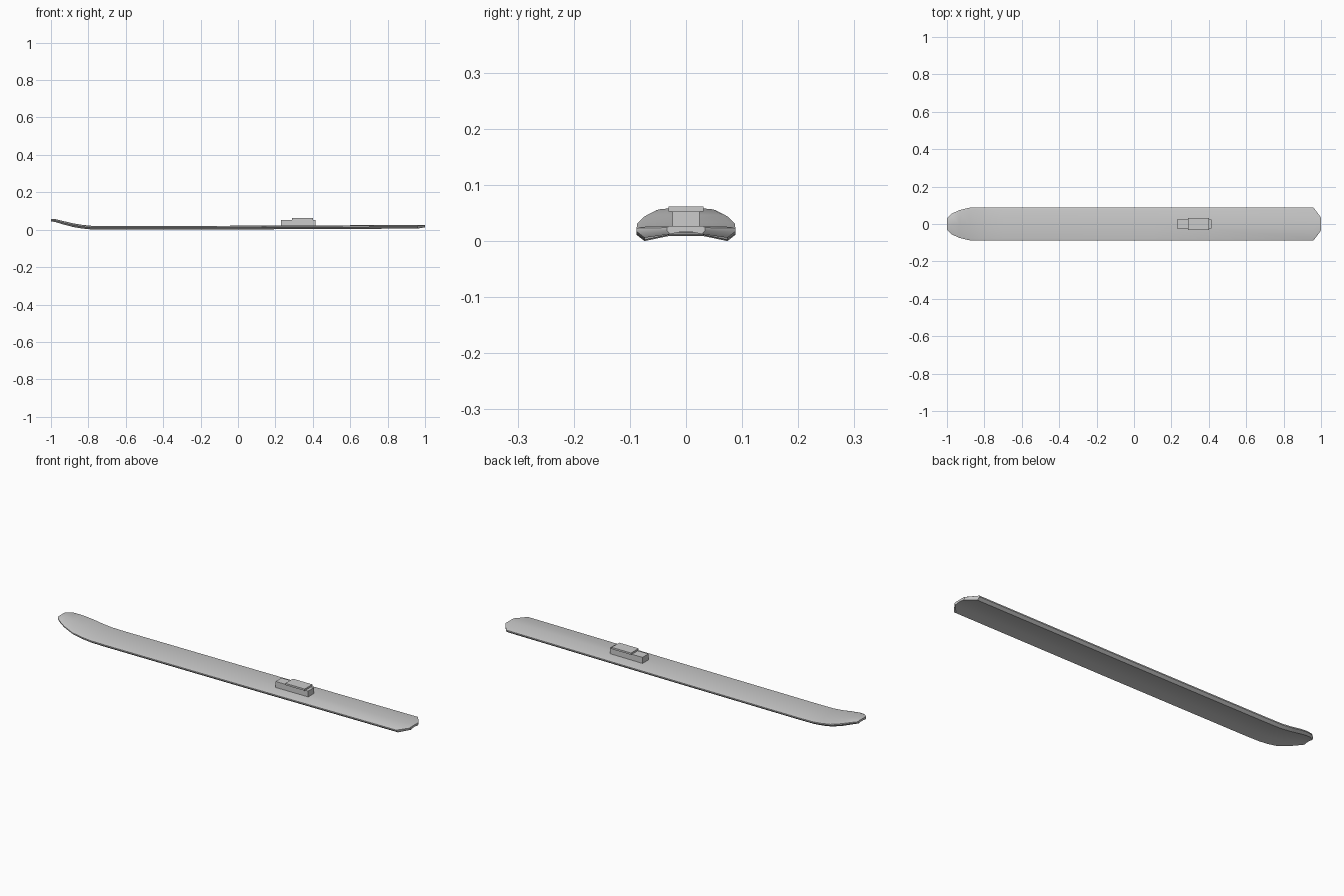
import bpy, bmesh
from math import radians

if "Cube" in bpy.data.objects:
    bpy.data.objects.remove(bpy.data.objects["Cube"])


def finish(bm, name):
    bmesh.ops.recalc_face_normals(bm, faces=bm.faces)
    me = bpy.data.meshes.new(name)
    bm.to_mesh(me)
    bm.free()
    ob = bpy.data.objects.new(name, me)
    bpy.context.collection.objects.link(ob)
    return ob


def section(w):
    # half section from bottom centre to top centre, mirrored into a loop
    k = w / 0.088
    low = 0.009 * (1 - k)
    half = [(0.35 * w, 0.009), (0.84 * w, low),
            (w, low + 0.011 * k + 0.003 * (1 - k)), (w, 0.017), (0.88 * w, 0.0195)]
    left = [(-y, z) for y, z in reversed(half)]
    return half + [(0, 0.0195)] + left


# Ski board: lofted from tip to tail (x, half width, lift)
stations = [(-1.0, 0.032, 0.039), (-0.975, 0.055, 0.037), (-0.935, 0.074, 0.027),
            (-0.88, 0.087, 0.014), (-0.83, 0.088, 0.006), (-0.78, 0.088, 0.001),
            (-0.7, 0.088, 0.0), (0.1, 0.088, 0.002), (0.96, 0.088, 0.006),
            (1.0, 0.034, 0.007)]
bm = bmesh.new()
rings = [[bm.verts.new((x, y, z + lift)) for y, z in section(w)]
         for x, w, lift in stations]
for a, b in zip(rings, rings[1:]):
    n = len(a)
    for i in range(n):
        j = (i + 1) % n
        bm.faces.new((a[i], a[j], b[j], b[i]))
bm.faces.new(rings[0])
bm.faces.new(rings[-1])
ski = finish(bm, "ski_board")
bpy.context.view_layer.objects.active = ski
ski.select_set(True)
bpy.ops.object.shade_smooth_by_angle(angle=radians(35))


def box(name, x0, x1, half_y, z0, z1):
    bm = bmesh.new()
    bmesh.ops.create_cube(bm, size=1)
    for v in bm.verts:
        v.co = (x0 if v.co.x < 0 else x1,
                half_y if v.co.y > 0 else -half_y,
                z0 if v.co.z < 0 else z1)
    return finish(bm, name)


# Boot binding: base block with a wider clamp plate on top
box("binding_base", 0.23, 0.415, 0.024, 0.018, 0.053)
box("binding_plate", 0.29, 0.4, 0.031, 0.053, 0.062)
